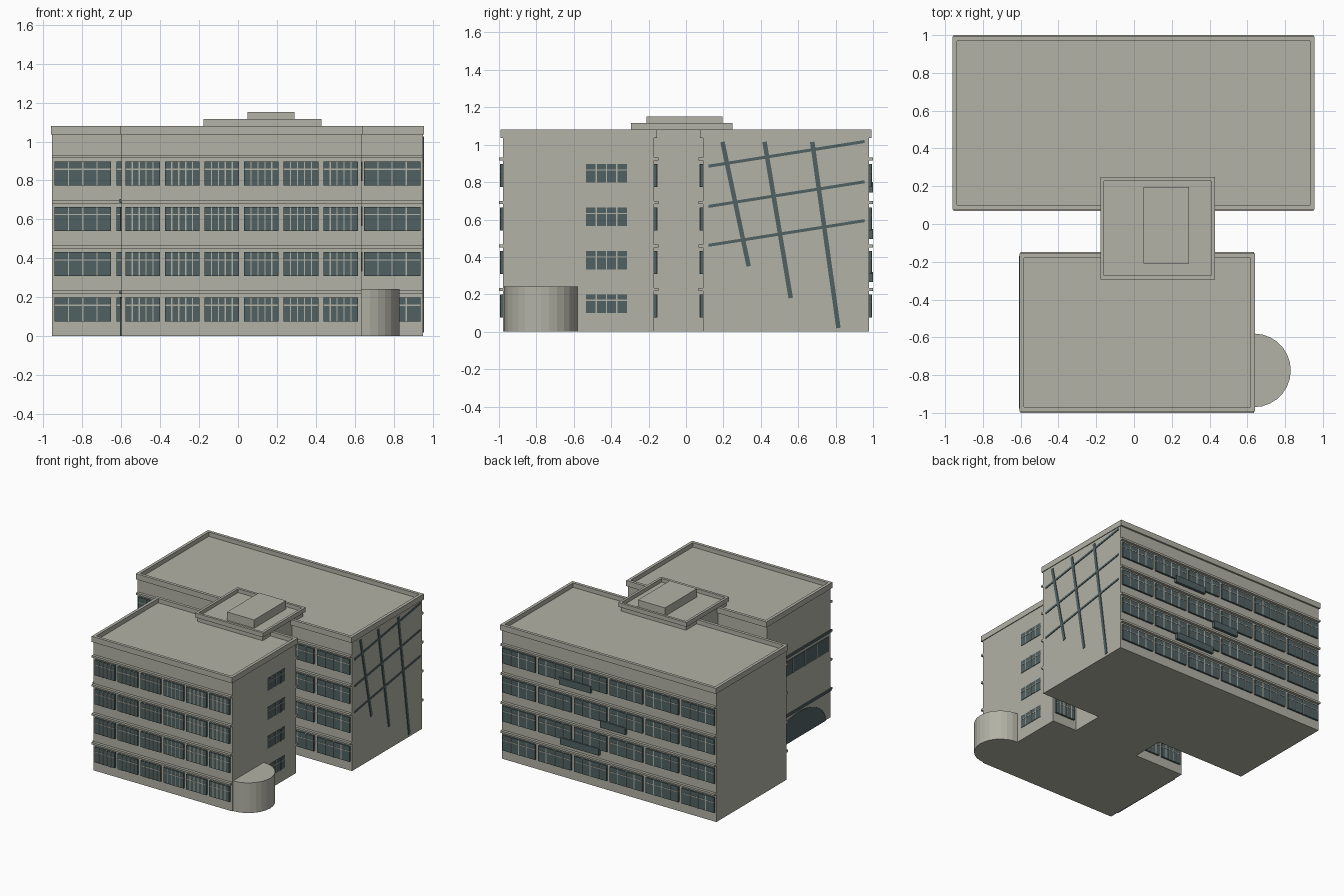
import bpy, bmesh, math

if "Cube" in bpy.data.objects:
    bpy.data.objects.remove(bpy.data.objects["Cube"], do_unlink=True)


def material(name, rgb):
    m = bpy.data.materials.new(name)
    m.use_nodes = True
    m.diffuse_color = (*rgb, 1)
    m.node_tree.nodes["Principled BSDF"].inputs["Base Color"].default_value = (*rgb, 1)
    return m


STONE = material("warm grey stone", (0.45, 0.445, 0.38))
GLASS = material("dark teal glass", (0.08, 0.12, 0.125))


def finish(name, bm, mat):
    bmesh.ops.recalc_face_normals(bm, faces=bm.faces)
    me = bpy.data.meshes.new(name)
    bm.to_mesh(me)
    bm.free()
    me.materials.append(mat)
    ob = bpy.data.objects.new(name, me)
    bpy.context.collection.objects.link(ob)
    return ob


def box(bm, x0, x1, y0, y1, z0, z1):
    vs = bmesh.ops.create_cube(bm, size=1)["verts"]
    for v in vs:
        v.co = (x1 if v.co.x > 0 else x0, y1 if v.co.y > 0 else y0, z1 if v.co.z > 0 else z0)


def solid(name, *dims, mat=STONE):
    bm = bmesh.new()
    box(bm, *dims)
    return finish(name, bm, mat)


def rim(name, x0, x1, y0, y1, z0, z1, w):
    # hollow rectangular parapet made of four strips
    bm = bmesh.new()
    box(bm, x0, x1, y0, y0 + w, z0, z1)
    box(bm, x0, x1, y1 - w, y1, z0, z1)
    box(bm, x0, x0 + w, y0 + w, y1 - w, z0, z1)
    box(bm, x1 - w, x1, y0 + w, y1 - w, z0, z1)
    return finish(name, bm, STONE)


def prism(bm, points, offset):
    # extrude a flat outline along an offset vector
    low = [bm.verts.new(p) for p in points]
    high = [bm.verts.new([a + b for a, b in zip(p, offset)]) for p in points]
    bm.faces.new(low)
    bm.faces.new(high)
    for i in range(len(low)):
        j = (i + 1) % len(low)
        bm.faces.new((low[i], low[j], high[j], high[i]))


def wall_box(bm, wall, u0, u1, z0, z1, out):
    # box standing out from a wall given as (axis, position, outward sign)
    axis, pos, sign = wall
    a, b = sorted((pos - sign * 0.004, pos + sign * out))
    if axis == "x":
        box(bm, a, b, u0, u1, z0, z1)
    else:
        box(bm, u0, u1, a, b, z0, z1)


def windows(name, wall, centres, width, bottoms, height, panes, transom=True, out=0.014):
    glass, bars = bmesh.new(), bmesh.new()
    t = 0.003
    for z in bottoms:
        for c in centres:
            u0, u1 = c - width / 2, c + width / 2
            wall_box(glass, wall, u0, u1, z, z + height, out)
            for k in range(1, panes):
                u = u0 + width * k / panes
                wall_box(bars, wall, u - t, u + t, z, z + height, out + 0.003)
            if transom:
                h = z + height * 0.68
                wall_box(bars, wall, u0, u1, h - t, h + t, out + 0.002)
    finish(name + "_glass", glass, GLASS)
    finish(name + "_mullions", bars, STONE)


def ledges(name, wall, u0, u1, heights, mat=STONE):
    bm = bmesh.new()
    for z in heights:
        wall_box(bm, wall, u0, u1, z - 0.008, z + 0.008, 0.022)
    finish(name, bm, mat)


# main masses
FX0, FX1, FY0, FY1 = -0.6, 0.635, -0.978, -0.17
BX0, BX1, BY0, BY1 = -0.955, 0.95, 0.09, 0.978
ROOF, TOP = 1.045, 1.08
solid("front_block", FX0, FX1, FY0, FY1, 0, ROOF)
solid("back_block", BX0, BX1, BY0, BY1, 0, ROOF)
solid("link_block", -0.165, 0.415, FY1 - 0.01, BY0 + 0.01, 0, 1.085)

# parapets
o = 0.014
rim("front_parapet", FX0 - 0.006, FX1 + 0.006, FY0 - o, FY1 + o, 1.035, TOP, 0.024)
rim("back_parapet", BX0 - 0.006, BX1 + 0.006, BY0 - o, BY1 + o, 1.035, TOP, 0.024)

# raised core roof
solid("core_base", -0.165, 0.415, -0.28, 0.235, 1.03, 1.085)
rim("core_parapet", -0.178, 0.428, -0.293, 0.248, 1.08, 1.115, 0.02)
solid("roof_plant_room", 0.05, 0.29, -0.21, 0.195, 1.08, 1.152)

# rounded entrance bay
bm = bmesh.new()
arc = [math.pi * (k / 14 - 0.5) for k in range(15)]
prism(bm, [(FX1 + 0.195 * math.cos(a), -0.775 + 0.195 * math.sin(a), 0) for a in arc], (0, 0, 0.242))
finish("rounded_bay", bm, STONE)

# window rows and floor ledges
FLOORS = [0.075 + 0.233 * i for i in range(4)]
LEDGES = [0.225 + 0.2325 * i for i in range(4)]
small = [0.0185 + 0.2035 * (i - 2.5) for i in range(6)]
large = [-0.003 + 0.318 * (i - 2.5) for i in range(6)]
front, front_rear = ("y", FY0, -1), ("y", FY1, 1)
back_front, back = ("y", BY0, -1), ("y", BY1, 1)
windows("front_windows", front, small, 0.178, FLOORS, 0.123, 5)
windows("courtyard_front_windows", front_rear, small[:2] + small[5:], 0.178, FLOORS, 0.123, 5)
windows("courtyard_back_windows", back_front, large[:3] + large[4:], 0.29, FLOORS, 0.123, 4)
windows("back_windows", back, large, 0.29, FLOORS, 0.123, 4)
ledges("front_ledges", front, FX0, FX1, LEDGES)
ledges("courtyard_front_ledges", front_rear, FX0, FX1, LEDGES)
ledges("courtyard_back_ledges", back_front, BX0, BX1, LEDGES)
ledges("back_ledges", back, BX0, BX1, LEDGES)

# side windows beside the rounded bay
windows("bay_side_windows", ("x", FX1, 1), [-0.425], 0.22,
        [0.1 + 0.2325 * i for i in range(4)], 0.1, 4, out=0.003)

# other end wall: window strip, dark bands and arched opening
end = ("x", FX0, -1)
windows("end_strip_window", end, [-0.575], 0.75, [0.54], 0.12, 5, transom=False, out=0.004)
bm = bmesh.new()
for z in (0.225, 0.695):
    wall_box(bm, end, FY0, FY1, z - 0.01, z + 0.01, 0.008)
finish("end_dark_bands", bm, GLASS)
bm = bmesh.new()
arch = [math.pi * k / 20 for k in range(21)]
prism(bm, [(FX0 + 0.004, -0.58 + 0.33 * math.cos(a), 0.2 * math.sin(a)) for a in arch], (-0.01, 0, 0))
finish("end_arch", bm, GLASS)

# planter boxes under some back windows
bm = bmesh.new()
for u0, u1, z in ((0.15, 0.43, 0.745), (-0.16, 0.065, 0.495), (0.075, 0.42, 0.265)):
    wall_box(bm, back, u0, u1, z, z + 0.055, 0.022)
finish("back_planter_boxes", bm, GLASS)

# slanted lattice on the end wall
bm = bmesh.new()
steep = [(0.195, 0.335, 0.35), (0.42, 0.56, 0.18), (0.675, 0.815, 0.02)]
beams = [(a, 1.015, b, z, 0.012) for a, b, z in steep]
beams += [(0.12, z, 0.955, z + 0.132, 0.008) for z in (0.885, 0.67, 0.462)]
for y0, z0, y1, z1, w in beams:
    length = math.hypot(y1 - y0, z1 - z0)
    ny, nz = -(z1 - z0) / length * w, (y1 - y0) / length * w
    outline = [(y0 + ny, z0 + nz), (y1 + ny, z1 + nz), (y1 - ny, z1 - nz), (y0 - ny, z0 - nz)]
    prism(bm, [(BX1 - 0.002, y, z) for y, z in outline], (0.007, 0, 0))
finish("end_lattice", bm, GLASS)
